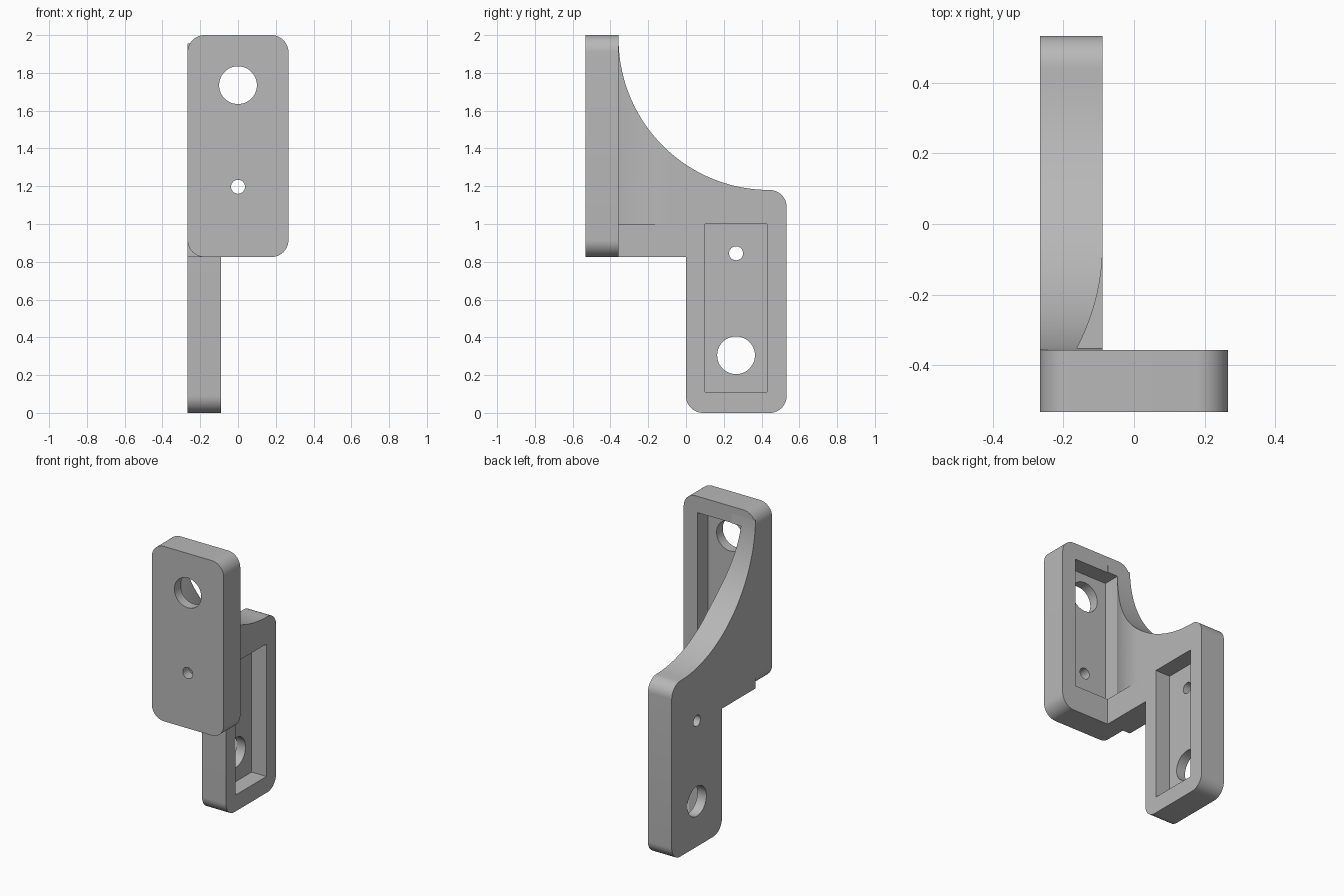
import bpy, bmesh
from math import pi, sin, cos, sqrt

cube = bpy.data.objects.get("Cube")
if cube:
    bpy.data.objects.remove(cube, do_unlink=True)

grey = bpy.data.materials.new("plain_grey")
grey.use_nodes = True
colour = (0.48, 0.48, 0.48, 1)
grey.diffuse_color = colour
grey.node_tree.nodes["Principled BSDF"].inputs["Base Color"].default_value = colour

HALF = 0.267      # half the plate width
BACK = -0.357     # rear face of the front plate
INNER = -0.09     # inner face of the side plate
ROUND = 0.09      # corner radius
DEPTH = 0.11      # pocket depth


def arc(cu, cv, r, start, end, n=12):
    return [(cu + r * cos(start + (end - start) * i / n),
             cv + r * sin(start + (end - start) * i / n)) for i in range(n + 1)]


def circle(cu, cv, r):
    return arc(cu, cv, r, 0, 2 * pi, 48)[:-1]


def box(u0, u1, v0, v1):
    return [(u0, v0), (u1, v0), (u1, v1), (u0, v1)]


def rounded_box(u0, u1, v0, v1, r):
    return (arc(u0 + r, v0 + r, r, pi, 1.5 * pi) + arc(u1 - r, v0 + r, r, -pi / 2, 0)
            + arc(u1 - r, v1 - r, r, 0, pi / 2) + arc(u0 + r, v1 - r, r, pi / 2, pi))


def prism(name, outline, axis, lo, hi):
    """Extrude a 2D outline along the named axis."""
    place = {"x": lambda u, v, w: (w, u, v),
             "y": lambda u, v, w: (u, w, v),
             "z": lambda u, v, w: (u, v, w)}[axis]
    bm = bmesh.new()
    low = [bm.verts.new(place(u, v, lo)) for u, v in outline]
    high = [bm.verts.new(place(u, v, hi)) for u, v in outline]
    bm.faces.new(low)
    bm.faces.new(high)
    for i in range(len(low)):
        j = (i + 1) % len(low)
        bm.faces.new((low[i], low[j], high[j], high[i]))
    bmesh.ops.recalc_face_normals(bm, faces=bm.faces)
    mesh = bpy.data.meshes.new(name)
    bm.to_mesh(mesh)
    bm.free()
    mesh.materials.append(grey)
    obj = bpy.data.objects.new(name, mesh)
    bpy.context.collection.objects.link(obj)
    return obj


def activate(obj):
    bpy.ops.object.select_all(action="DESELECT")
    obj.select_set(True)
    bpy.context.view_layer.objects.active = obj


def cut(obj, cutters):
    activate(obj)
    for cutter in cutters:
        cutter.hide_render = True
        mod = obj.modifiers.new("cut", "BOOLEAN")
        mod.operation = "DIFFERENCE"
        mod.solver = "EXACT"
        mod.object = cutter
        bpy.ops.object.modifier_apply(modifier=mod.name)
    bpy.ops.object.shade_smooth_by_angle(angle=pi / 6)


# Front plate with rounded corners
front_plate = prism("front_plate", rounded_box(-HALF, HALF, 0.825, 2, ROUND),
                    "y", -0.533, BACK)

# Side plate joined to a web with a large concave sweep
outline = (arc(ROUND, ROUND, ROUND, pi, 1.5 * pi)
           + arc(0.533 - ROUND, ROUND, ROUND, -pi / 2, 0)
           + arc(0.533 - ROUND, 1.18 - ROUND, ROUND, 0, pi / 2)
           + arc(0.443, 1.98, 0.8, 1.5 * pi, 1.01 * pi, 40)[1:]
           + [(BACK, 1.95), (BACK, 0.825), (0, 0.825)])
side_plate = prism("side_plate_and_web", outline, "x", -HALF, INNER)

# Front pocket, whose wall flares out along the web
flare = []
for i in range(25):
    t = 0.297 * i / 24
    flare.append((INNER + 0.001 - 0.62 + sqrt(0.62 ** 2 - t * t), -0.06 - t))
front_pocket = prism("front_pocket_cutter",
                     [(0.165, -0.06)] + flare
                     + [(-0.165, BACK - DEPTH), (0.165, BACK - DEPTH)],
                     "z", 1.0, 1.89)
front_holes = [prism("front_hole_cutter", circle(0, z, r), "y", -0.7, -0.3)
               for z, r in ((1.735, 0.1), (1.197, 0.037))]

# Side pocket and holes
side_pocket = prism("side_pocket_cutter", box(0.1, 0.43, 0.11, 1.0),
                    "x", INNER - DEPTH, 0.1)
side_holes = [prism("side_hole_cutter", circle(0.265, z, r), "x", -0.4, 0.1)
              for z, r in ((0.305, 0.1), (0.845, 0.037))]

cut(front_plate, [front_pocket] + front_holes)
cut(side_plate, [front_pocket, side_pocket] + side_holes)
for cutter in [front_pocket, side_pocket] + front_holes + side_holes:
    bpy.data.objects.remove(cutter, do_unlink=True)
